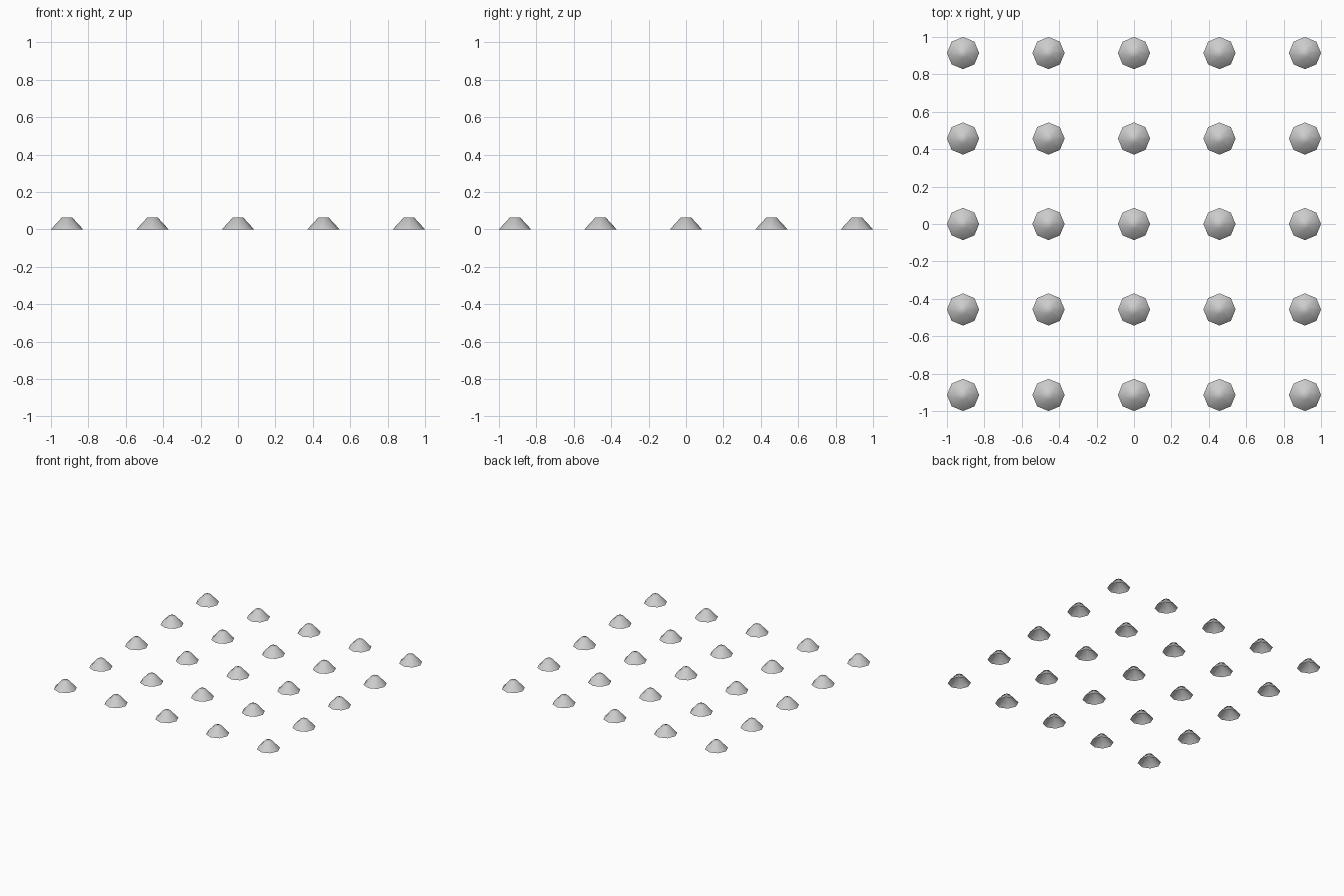
import bpy, bmesh, math

if "Cube" in bpy.data.objects:
    bpy.data.objects.remove(bpy.data.objects["Cube"])

BASE_R, TOP_R, HEIGHT = 0.086, 0.027, 0.064
PITCH = (1 - BASE_R) / 2
SIDES = 8

# Shared stud mesh: open-bottomed octagonal frustum with corners on the axes
mesh = bpy.data.meshes.new("stud")
bm = bmesh.new()
rings = []
for r, z in [(BASE_R, 0), (TOP_R, HEIGHT)]:
    rings.append([bm.verts.new((r * math.cos(2 * math.pi * i / SIDES),
                                r * math.sin(2 * math.pi * i / SIDES), z))
                  for i in range(SIDES)])
low, high = rings
for i in range(SIDES):
    j = (i + 1) % SIDES
    bm.faces.new((low[i], low[j], high[j], high[i]))
bm.faces.new(high)
for f in bm.faces:
    f.smooth = True
bm.to_mesh(mesh)
bm.free()

# Five by five grid of studs
for row in range(-2, 3):
    for col in range(-2, 3):
        stud = bpy.data.objects.new(f"stud_{row + 3}_{col + 3}", mesh)
        stud.location = (col * PITCH, row * PITCH, 0)
        bpy.context.collection.objects.link(stud)
